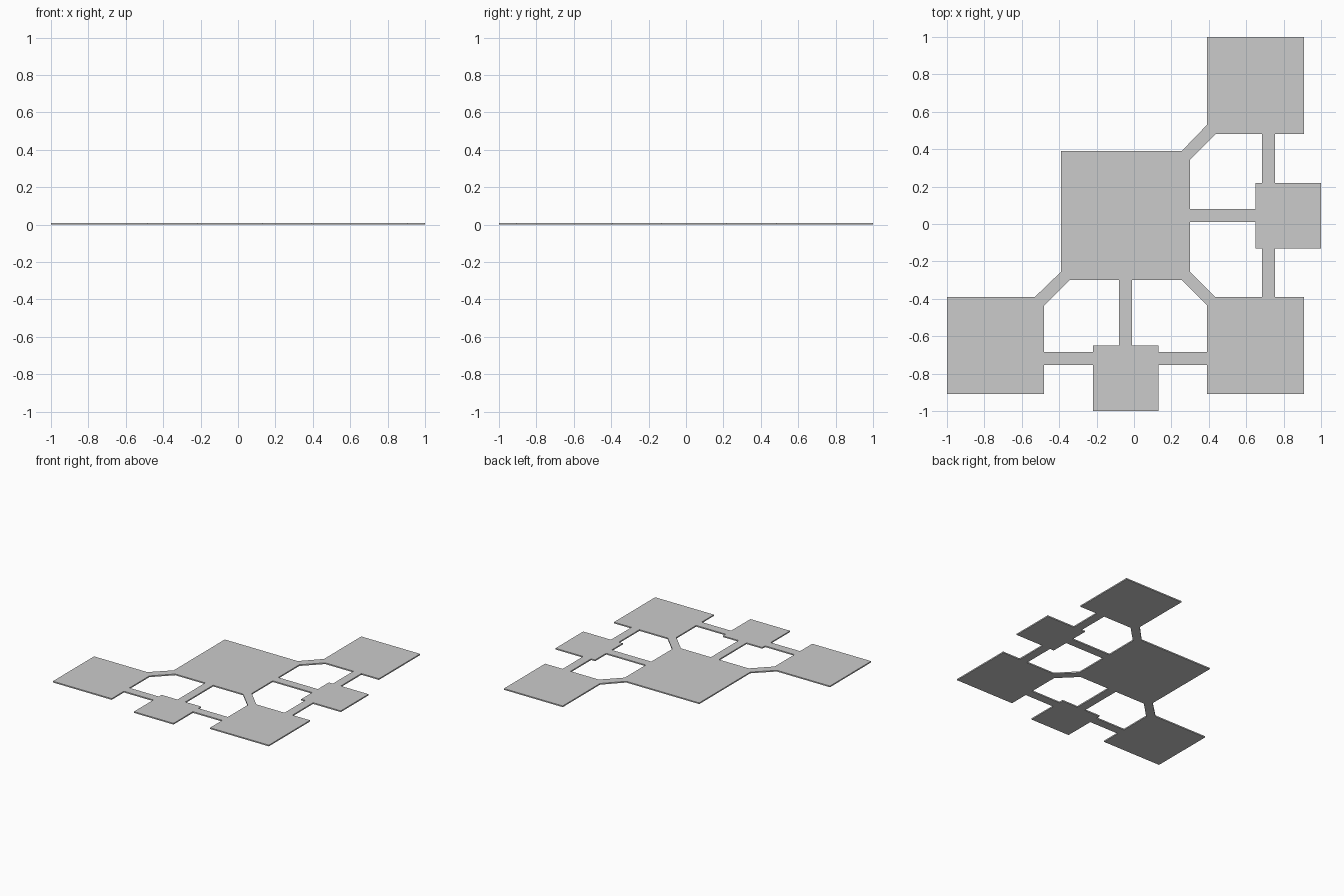
import bpy

if "Cube" in bpy.data.objects:
    bpy.data.objects.remove(bpy.data.objects["Cube"])

THICK = 0.01


def flip(points):
    """Reflect points across the plate's diagonal symmetry line y = -x."""
    return [(-y, -x) for x, y in reversed(points)]


# Outer outline, upper-right half: main pad, corner pad, side pad, corner pad
half = [(-0.39, 0.39), (0.255, 0.39), (0.39, 0.53), (0.39, 1.0), (0.91, 1.0),
        (0.91, 0.48), (0.755, 0.48), (0.755, 0.22), (1.0, 0.22), (1.0, -0.13),
        (0.755, -0.13), (0.755, -0.39), (0.91, -0.39), (0.91, -0.91)]
outline = half + flip(half)[1:-1]

# Openings between the pads and connecting bars
upper_hole = [(0.30, 0.08), (0.30, 0.345), (0.435, 0.48), (0.685, 0.48),
              (0.685, 0.22), (0.65, 0.22), (0.65, 0.08)]
lower_hole = [(0.30, 0.01), (0.65, 0.01), (0.65, -0.13), (0.685, -0.13),
              (0.685, -0.39), (0.435, -0.39), (0.30, -0.255)]
loops = [outline, upper_hole, lower_hole, flip(upper_hole), flip(lower_hole)]

# Flat plate: filled 2D profile given a slight thickness
curve = bpy.data.curves.new("connected_pads", 'CURVE')
curve.dimensions = '2D'
curve.fill_mode = 'BOTH'
curve.extrude = THICK / 2
for loop in loops:
    spline = curve.splines.new('POLY')
    spline.points.add(len(loop) - 1)
    for point, (x, y) in zip(spline.points, loop):
        point.co = (x, y, 0, 1)
    spline.use_cyclic_u = True
    spline.use_smooth = False

plate = bpy.data.objects.new("connected_pads", curve)
plate.location.z = THICK / 2
bpy.context.collection.objects.link(plate)
bpy.context.view_layer.objects.active = plate
plate.select_set(True)
bpy.ops.object.convert(target='MESH')
